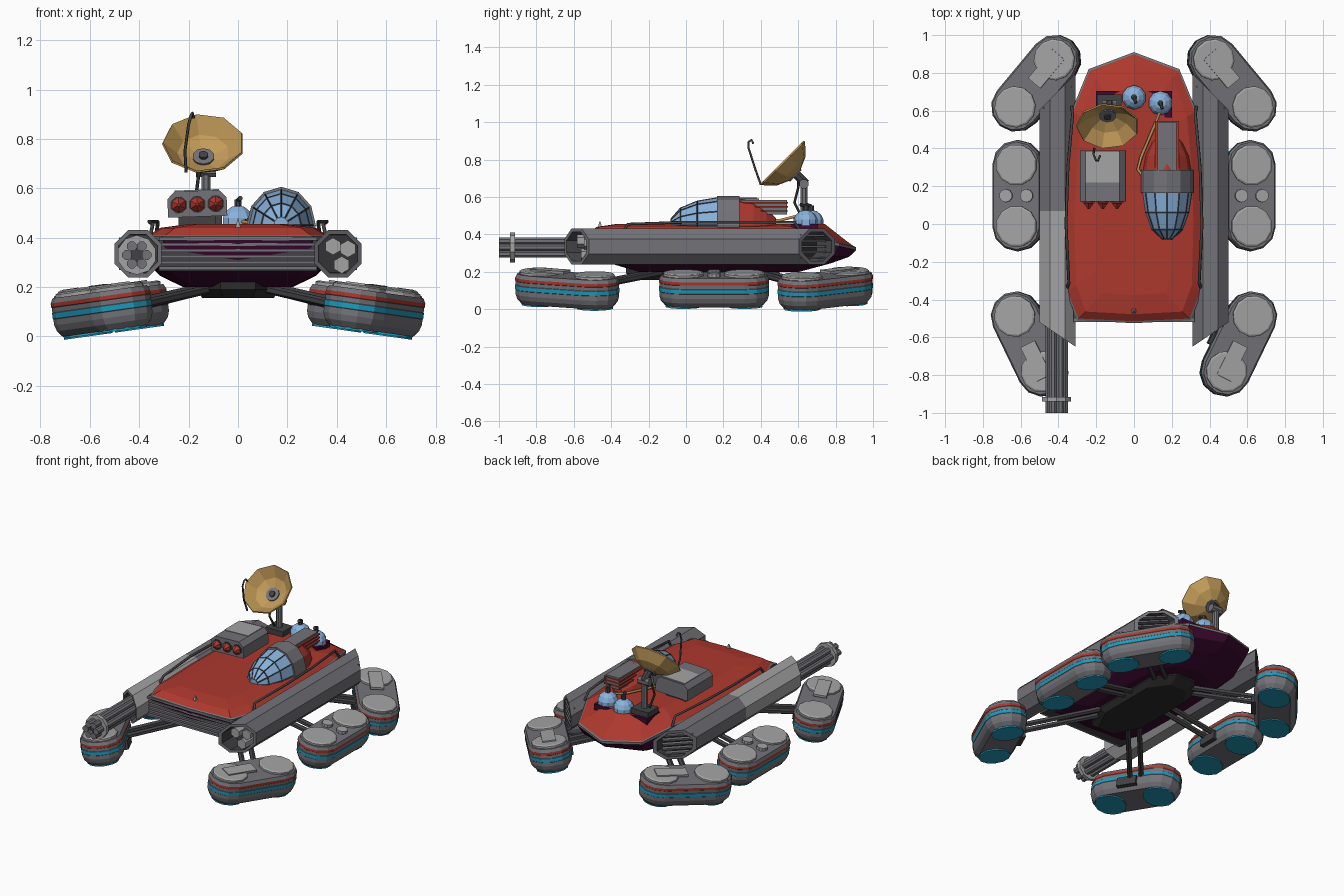
import bpy, bmesh
from math import pi, sin, cos, radians
from mathutils import Matrix, Vector

if "Cube" in bpy.data.objects:
    bpy.data.objects.remove(bpy.data.objects["Cube"])


def material(name, r, g, b):
    m = bpy.data.materials.new(name)
    m.diffuse_color = (r, g, b, 1)
    m.use_nodes = True
    m.node_tree.nodes["Principled BSDF"].inputs["Base Color"].default_value = (r, g, b, 1)
    return m


RED = material("red", .42, .04, .027)
GREY = material("mid grey", .17, .17, .19)
LIGHT = material("light grey", .37, .37, .37)
DARK = material("dark grey", .055, .055, .06)
BLACK = material("charcoal", .025, .025, .025)
PURPLE = material("dark purple", .045, .003, .03)
CYAN = material("cyan", .015, .32, .5)
GLASS = material("sky blue", .25, .45, .72)
GOLD = material("gold", .55, .33, .1)
T = Matrix.Translation
ID = Matrix()


def emit(name, bm, mats):
    bmesh.ops.recalc_face_normals(bm, faces=bm.faces)
    me = bpy.data.meshes.new(name)
    bm.to_mesh(me)
    bm.free()
    ob = bpy.data.objects.new(name, me)
    bpy.context.collection.objects.link(ob)
    for m in mats:
        me.materials.append(m)
    return ob


def loft(name, rings, bands, caps=(None, None), M=ID):
    """Skin rings of points; one material per band, optional end caps."""
    mats = list(dict.fromkeys([m for m in (*bands, *caps) if m]))
    bm = bmesh.new()
    vs = [[bm.verts.new(M @ Vector(p)) for p in ring] for ring in rings]
    n = len(rings[0])
    for a, b, m in zip(vs, vs[1:], bands):
        for i in range(n):
            j = (i + 1) % n
            bm.faces.new((a[i], a[j], b[j], b[i])).material_index = mats.index(m)
    for ring, m in zip((vs[0], vs[-1]), caps):
        if m:
            bm.faces.new(ring).material_index = mats.index(m)
    return emit(name, bm, mats)


def circle(r, z, n=12):
    return [(r * cos(2 * pi * (i + .5) / n), r * sin(2 * pi * (i + .5) / n), z) for i in range(n)]


def rod(name, a, b, r, mat, r2=None, n=8, M=ID):
    a, b = Vector(a), Vector(b)
    q = (b - a).to_track_quat('Z', 'Y').to_matrix().to_4x4()
    return loft(name, [circle(r, 0, n), circle(r if r2 is None else r2, (b - a).length, n)],
                [mat], (mat, mat), M @ T(a) @ q)


def box(name, c, size, mat, M=ID):
    bm = bmesh.new()
    bmesh.ops.create_cube(bm, size=1, matrix=M @ T(c) @ Matrix.Diagonal((*size, 1)))
    return emit(name, bm, [mat])


def wire(name, pts, r, mat):
    cu = bpy.data.curves.new(name, 'CURVE')
    cu.dimensions = '3D'
    cu.bevel_depth, cu.bevel_resolution, cu.use_fill_caps = r, 1, True
    sp = cu.splines.new('POLY')
    sp.points.add(len(pts) - 1)
    for p, co in zip(sp.points, pts):
        p.co = (*co, 1)
    cu.materials.append(mat)
    ob = bpy.data.objects.new(name, cu)
    bpy.context.collection.objects.link(ob)


# Hull: one outline scaled into stacked rings
HALF = [(0, -.525), (.3, -.51), (.36, -.36), (.37, 0), (.36, .3), (.33, .6), (.24, .82), (0, .91)]
OUTLINE = HALF + [(-x, y) for x, y in HALF[-2:0:-1]]


def rim(y):
    return .41 - max(0, y - .6) * .24


def hull_ring(sx, sy, z=None, dz=0):
    return [(x * sx, .15 + (y - .15) * sy, rim(y) + dz if z is None else z) for x, y in OUTLINE]


loft("hull", [hull_ring(.55, .78, .455), hull_ring(.85, .93, dz=.03), hull_ring(.98, .985),
              hull_ring(1, 1, dz=-.005), hull_ring(1, 1, dz=-.02),
              hull_ring(.95, .95, .28), hull_ring(.85, .82, .245), hull_ring(.6, .6, .2)],
     [RED, RED, GREY, GREY, PURPLE, PURPLE, PURPLE], (RED, PURPLE))
belly = [(.07, -.32), (.17, -.12), (.17, .36), (.07, .5)]
belly += [(-x, y) for x, y in reversed(belly)]
loft("belly_plate", [[(x * k, y * k, z) for x, y in belly] for k, z in ((.85, .155), (1, .19), (1, .23))],
     [BLACK, BLACK], (BLACK, BLACK))

# Front grille and nose marker
box("grille_back", (0, -.46, .335), (.64, .08, .14), DARK)
for i in range(6):
    box("grille_slat", (0, -.5, .276 + i * .024), (.64, .04, .013), GREY)
loft("nose_fin", [circle(.022, .42, 4), circle(.004, .47, 4)], [LIGHT], (LIGHT, LIGHT), T((0, -.46, 0)))


# Side tubes with slanted, hollow ends
def tube_ring(s, r, y0, slope, dy=0):
    pts = []
    for x, z, _ in circle(r, 0, 8):
        pts.append((s * (.405 + x), y0 + x * slope + dy, .335 + z))
    return pts


for s, front in ((1, GREY), (-1, LIGHT)):
    F, B = (-.585, .68), (.7, -1)
    loft("side_tube", [tube_ring(s, .083, *F, .12), tube_ring(s, .085, *F), tube_ring(s, .104, *F),
                       tube_ring(s, .104, .07, 0), tube_ring(s, .104, *B),
                       tube_ring(s, .085, *B), tube_ring(s, .083, *B, -.08)],
         [DARK, GREY, front, GREY, GREY, DARK], (DARK, BLACK))
    M = T((s * .405, .67, .335)) @ Matrix.Rotation(-s * pi / 4, 4, 'Z')
    for i in range(5):
        box("rear_vent_slat", (0, 0, (i - 2) * .03), (.19, .03, .01), GREY, M)
    wire("deck_rail", [(s * .355, -.34, .41), (s * .345, -.31, .455), (s * .36, 0, .465),
                       (s * .35, .3, .465), (s * .325, .58, .465), (s * .33, .62, .41)], .008, DARK)

# Rotary cannon on one side, launch tubes on the other
for i in range(6):
    x, z = -.41 + .04 * cos(i * pi / 3), .33 + .04 * sin(i * pi / 3)
    rod("cannon_barrel", (x, -1, z), (x, -.5, z), .021, GREY)
rod("cannon_core", (-.41, -.97, .33), (-.41, -.5, .33), .03, DARK)
rod("cannon_ring", (-.41, -.94, .33), (-.41, -.915, .33), .08, LIGHT, n=10)
for x, z in ((.385, .365), (.42, .29), (.445, .355)):
    rod("launch_tube", (x, -.57 + (x - .405) * .6, z), (x, -.42, z), .035, LIGHT, n=6)


# Wheel pods, three to a side, each with a pair of struts
def stadium(r, z, half=.163, n=6):
    arc = [(r * cos(pi * i / n), half + r * sin(pi * i / n), z) for i in range(n + 1)]
    return arc + [(-x, -y, z) for x, y, z in arc]


POD = [(.1, 0), (.122, .025), (.13, .05), (.13, .075), (.132, .077), (.132, .1),
       (.13, .102), (.13, .122), (.132, .124), (.132, .14), (.122, .16)]
POD_BANDS = [GREY, GREY, GREY, GREY, CYAN, GREY, GREY, GREY, RED, GREY]
STATIONS = [("front", .55, -.635, 26, -.16), ("middle", .612, .15, 0, .13), ("rear", .515, .745, -40, .4)]
for s in (1, -1):
    for place, x, y, turn, root in STATIONS:
        M = (T((s * x, y, .107)) @ Matrix.Rotation(s * radians(8), 4, 'Y')
             @ Matrix.Rotation(-s * radians(turn), 4, 'Z') @ T((0, 0, -.085)))
        loft(place + "_pod", [stadium(r, z) for r, z in POD], POD_BANDS, (GREY, GREY), M)
        for k in (-.163, .163):
            loft("pod_lid", [circle(.11, .158), circle(.11, .172), circle(.1, .178)],
                 [LIGHT, LIGHT], (LIGHT, LIGHT), M @ T((0, k, 0)))
            rod("pod_wheel", (0, k, -.008), (0, k, .01), .1, CYAN, n=12, M=M)
        if place == "middle":
            for k in (-.055, .055):
                rod("pod_cap", (k, 0, .155), (k, 0, .18), .035, LIGHT, n=10, M=M)
        else:
            k = -.1 if place == "front" else .1
            box("pod_plate", (0, k, .178), (.085, .2, .015), LIGHT, M)
        hub = Vector((s * x, y, .1))
        start = Vector((s * .13, root, .195))
        side = (hub - start).cross(Vector((0, 0, 1))).normalized() * .035
        for k in (-1, 1):
            rod(place + "_strut", start + side * k, hub + side * k, .018, DARK, n=6)
        box("strut_bracket", (-s * .115, 0, .05), (.06, .13, .06), DARK, M)


# Cockpit: glazed nose, collar and tapering red tail
def oval(f, y, n=12):
    return [(.175 + .135 * f * cos(2 * pi * i / n), y, .45 + .15 * f * sin(2 * pi * i / n)) for i in range(n)]


canopy = [oval(f, y) for y, f in ((-.08, .22), (-.03, .6), (.06, .85), (.17, .97))]
loft("canopy_glass", canopy, [GLASS] * 3, (GLASS, GLASS))
frame = loft("canopy_frame", canopy, [DARK] * 3)
w = frame.modifiers.new("frame", 'WIREFRAME')
w.thickness = .006
loft("cockpit_collar", [oval(1.04, .165), oval(1.04, .285)], [GREY], (GREY, GREY))
loft("cockpit_tail", [oval(f, y) for y, f in ((.28, .95), (.36, .85), (.43, .6), (.48, .25))],
     [RED] * 3, (RED, RED))
box("engine_block", (.175, .41, .545), (.1, .26, .08), GREY)
for i in range(3):
    box("engine_slat", (.175, .42, .525 + i * .022), (.125, .25, .008), RED)

# Missile launcher
box("launcher_stand", (-.165, .27, .46), (.15, .15, .06), DARK)
M = T((-.165, .25, .535)) @ Matrix.Rotation(radians(-2), 4, 'Y')
ends = [(-.12, -.05), (.12, -.05), (.12, .025), (.09, .055), (-.09, .055), (-.12, .025)]
loft("launcher_box", [[(x, y, z) for x, z in ends] for y in (-.13, .14)], [GREY], (GREY, GREY), M)
box("launcher_lid", (0, .05, .055), (.18, .16, .008), LIGHT, M)
for i in (-1, 0, 1):
    rod("missile_socket", (i * .075, -.135, 0), (i * .075, -.12, 0), .036, DARK, n=8, M=M)
    rod("missile_tip", (i * .075, -.138, 0), (i * .075, -.17, 0), .032, RED, r2=.006, n=6, M=M)

# Rear equipment deck with two tanks
box("equipment_deck", (0, .635, .435), (.4, .14, .04), PURPLE)
for x, y in ((0, .67), (.14, .64)):
    bm = bmesh.new()
    bmesh.ops.create_uvsphere(bm, u_segments=10, v_segments=7, radius=.066, matrix=T((x, y, .465)))
    emit("tank", bm, [GLASS])
    rod("tank_valve", (x, y, .52), (x, y, .555), .016, DARK)
    rod("tank_nozzle", (x, y, .55), (x + .01, y - .03, .56), .01, DARK)
wire("hose", [(.14, .6, .5), (.1, .5, .475), (.04, .36, .47), (.02, .29, .465), (.05, .25, .46)], .008, GOLD)

# Dish antenna on its mast
box("mast_base", (-.13, .63, .465), (.13, .11, .05), DARK)
rod("mast", (-.13, .63, .46), (-.13, .63, .66), .02, GREY)
rod("mast_joint", (-.17, .63, .67), (-.09, .63, .67), .026, GREY)
rod("mast_neck", (-.13, .64, .67), (-.135, .59, .72), .025, DARK)
wire("mast_cable", [(-.16, .62, .49), (-.17, .58, .57), (-.16, .6, .65), (-.14, .6, .71)], .007, BLACK)
D = T((-.14, .52, .78)) @ Matrix.Rotation(radians(45), 4, 'X')
bowl = [(.04, -.09), (.11, -.06), (.168, 0)]
loft("dish", [circle(r, z, 9) for r, z in bowl] + [circle(r - .004, z + .008, 9) for r, z in reversed(bowl)],
     [GOLD] * 5, (GOLD, GOLD), D)
rod("dish_hub", (0, 0, -.095), (0, 0, -.07), .045, GREY, n=10, M=D)
rod("dish_feed", (0, 0, -.08), (0, 0, -.06), .02, DARK, M=D)
wire("whip_antenna", [(-.21, .4, .665), (-.215, .37, .75), (-.2, .335, .86), (-.19, .335, .895),
                      (-.185, .35, .905), (-.18, .36, .885)], .006, DARK)
